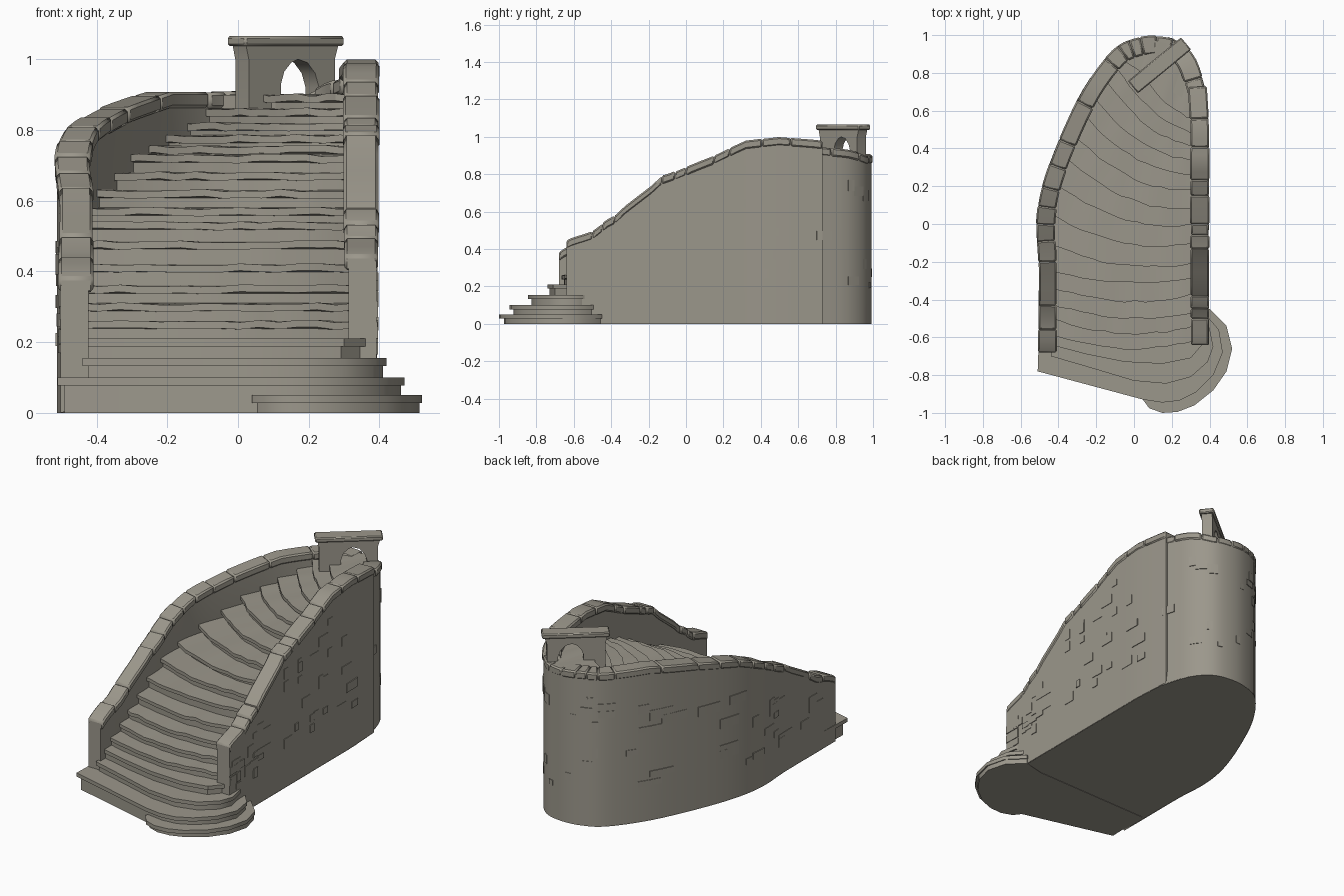
import bpy, bmesh, math, random
from mathutils import Vector

if "Cube" in bpy.data.objects:
    bpy.data.objects.remove(bpy.data.objects["Cube"])

random.seed(7)
stone = bpy.data.materials.new("weathered_stone")
stone.diffuse_color = (0.33, 0.31, 0.26, 1)
stone.use_nodes = True
stone.node_tree.nodes["Principled BSDF"].inputs["Base Color"].default_value = stone.diffuse_color


def finish(bm, name, angle=35):
    bmesh.ops.recalc_face_normals(bm, faces=bm.faces[:])
    me = bpy.data.meshes.new(name)
    bm.to_mesh(me)
    bm.free()
    ob = bpy.data.objects.new(name, me)
    bpy.context.collection.objects.link(ob)
    me.materials.append(stone)
    bpy.ops.object.select_all(action='DESELECT')
    ob.select_set(True)
    bpy.context.view_layer.objects.active = ob
    bpy.ops.object.shade_smooth_by_angle(angle=math.radians(angle))
    return ob


def resample(pts, n):
    """Smooth the plan of a path, keep its heights straight between points."""
    P = [Vector(p) for p in pts]
    out = []
    for i in range(len(P) - 1):
        a, b, c, d = P[max(i - 1, 0)], P[i], P[i + 1], P[min(i + 2, len(P) - 1)]
        for k in range(n):
            t = k / n
            q = 0.5 * (2 * b + (c - a) * t + (2 * a - 5 * b + 4 * c - d) * t * t
                       + (3 * b - a - 3 * c + d) * t ** 3)
            q.z = b.z + (c.z - b.z) * t
            out.append(q)
    return out + [P[-1]]


def frames(path, side):
    """Pair each path point with its inward normal."""
    res = []
    for i, p in enumerate(path):
        t = path[min(i + 1, len(path) - 1)] - path[max(i - 1, 0)]
        res.append((p, Vector((t.y, -t.x, 0)).normalized() * side))
    return res


def sweep(bm, fr, o0, o1, section):
    """Sweep a four-cornered section; section(top) gives outer low, high, inner low."""
    rings = []
    for p, n in fr:
        lo, hi, inlo = section(p.z)
        a, b = p + n * o0, p + n * o1
        rings.append([bm.verts.new((q.x, q.y, z)) for q, z in
                      ((a, lo), (a, hi), (b, hi), (b, inlo))])
    for r, s in zip(rings, rings[1:]):
        for k in range(4):
            bm.faces.new((r[k], r[(k + 1) % 4], s[(k + 1) % 4], s[k]))
    bm.faces.new(rings[0])
    bm.faces.new(rings[-1][::-1])


def prism(bm, pts, z0, z1):
    lo = [bm.verts.new((x, y, z0)) for x, y in pts]
    hi = [bm.verts.new((x, y, z1)) for x, y in pts]
    bm.faces.new(lo[::-1])
    bm.faces.new(hi)
    for k in range(len(pts)):
        j = (k + 1) % len(pts)
        bm.faces.new((lo[k], lo[j], hi[j], hi[k]))


# Outer wall lines with their top heights
left_pts = [(-.51, -.68, .38), (-.51, -.5, .46), (-.51, -.2, .64), (-.52, 0, .73),
            (-.49, .2, .81), (-.40, .45, .865), (-.27, .72, .91), (-.12, .92, .91),
            (0, .985, .91), (.12, 1, .90), (.24, .97, .90), (.33, .87, .93), (.385, .70, .95)]
right_pts = [(.4, -.64, .45), (.4, -.5, .5), (.4, -.38, .58), (.4, -.13, .79), (.4, 0, .84),
             (.4, .15, .9), (.4, .32, .98), (.4, .5, 1.0), (.387, .73, .98)]
left_path, right_path = resample(left_pts, 4), resample(right_pts, 4)

for name, path, side in (("curved_wall", left_path, 1), ("straight_wall", right_path, -1)):
    fr = frames(path, side)
    # Wall body
    bm = bmesh.new()
    sweep(bm, fr, .008, .088, lambda t: (0, t - .02, max(t - .36, .02)))
    finish(bm, name)
    # Coping stones
    bm = bmesh.new()
    i = 0
    while i < len(fr) - 1:
        k = random.choice((2, 3, 4))
        dz, w = random.uniform(-.005, .003), random.uniform(0, .006)
        sweep(bm, fr[i:i + k + 1], w, .104 - w,
              lambda t: (t - .045 + dz, t + dz, t - .045 + dz))
        i += k
    ob = finish(bm, name + "_coping")
    bev = ob.modifiers.new("worn_edges", 'BEVEL')
    bev.width, bev.segments, bev.limit_method = .008, 1, 'ANGLE'
    bev.angle_limit = math.radians(50)
    # Slightly raised facing stones
    bm = bmesh.new()
    for _ in range(45):
        i = random.randrange(len(fr) - 2)
        z = random.uniform(.16, max(fr[i][0].z - .14, .2))
        h = random.uniform(.03, .06)
        o = random.uniform(.003, .006)
        sweep(bm, fr[i:i + random.choice((2, 3))], o, .02, lambda t: (z, z + h, z))
    finish(bm, name + "_facing_stones")

# Underside
bm = bmesh.new()
line = [p for p in left_path] + [p for p in reversed(right_path)]
bm.faces.new([bm.verts.new((p.x * .985, p.y * .992, .002)) for p in line])
bm.normal_update()
for f in bm.faces:
    if f.normal.z > 0:
        f.normal_flip()
me = bpy.data.meshes.new("underside")
bm.to_mesh(me)
bm.free()
me.materials.append(stone)
bpy.context.collection.objects.link(bpy.data.objects.new("underside", me))

# Flared entry steps, each a body with a projecting nosing
entry = [
    (0, .05, [(.04, -.92), (.08, -.975), (.15, -1), (.23, -.995), (.32, -.96), (.42, -.88),
              (.49, -.78), (.52, -.66), (.49, -.54), (.4, -.45), (.2, -.5)]),
    (0, .10, [(-.51, -.78), (.05, -.93), (.15, -.945), (.24, -.935), (.33, -.89), (.42, -.8),
              (.47, -.68), (.45, -.56), (.38, -.48), (-.5, -.5)]),
    (.09, .155, [(-.44, -.7), (-.2, -.77), (0, -.83), (.17, -.845), (.3, -.81), (.39, -.73),
                 (.42, -.65), (.4, -.55), (.35, -.5), (-.44, -.5)]),
    (.15, .21, [(-.44, -.64), (-.25, -.69), (-.05, -.73), (.15, -.74), (.3, -.71),
                (.36, -.64), (.34, -.55), (-.44, -.5)])]
for k, (z0, z1, pts) in enumerate(entry):
    cx, cy = sum(p[0] for p in pts) / len(pts), -.55
    bm = bmesh.new()
    prism(bm, [(cx + (x - cx) * .97, cy + (y - cy) * .94) for x, y in pts], z0, z1 - .02)
    prism(bm, pts, z1 - .022, z1)
    finish(bm, "entry_step_%d" % (k + 1))


# Main flight: tread height, left end y, middle point, right end y
flight = [(.26, -.58, -.05, -.66, -.61), (.31, -.50, -.05, -.58, -.54), (.36, -.42, -.05, -.50, -.46),
          (.42, -.33, -.05, -.41, -.37), (.485, -.24, -.05, -.31, -.28), (.54, -.10, -.05, -.22, -.20),
          (.58, .06, -.05, -.10, -.10), (.63, .22, -.04, .02, 0), (.68, .36, -.02, .13, .09),
          (.73, .48, 0, .24, .18), (.755, .59, .02, .34, .26), (.785, .69, .04, .43, .34),
          (.82, .79, .07, .52, .41), (.86, .86, .10, .60, .48), (.90, .93, .14, .67, .55)]


def wall_x(y):
    for p, q in zip(left_path, left_path[1:]):
        if p.y <= y <= q.y:
            return p.x + (q.x - p.x) * (y - p.y) / (q.y - p.y)
    return left_path[0].x


COLS = 14


def arc(a, m, b):
    a, m, b = Vector(a), Vector(m), Vector(b)
    c = 2 * m - (a + b) / 2
    return [a * (1 - t) ** 2 + c * 2 * t * (1 - t) + b * t * t for t in
            [i / COLS for i in range(COLS + 1)]]


curves = [arc((wall_x(ly) + .06, ly), (mx, my), (.33, ry)) for _, ly, mx, my, ry in flight]
curves.append(arc((.02, .97), (.22, .93), (.36, .74)))
bm = bmesh.new()
rows, prev = [], .20
for k, (z, *_) in enumerate(flight):
    nose = [p + Vector((0, random.uniform(-.006, .006))) for p in curves[k]]
    wear = [random.uniform(-.005, .003) for _ in nose]
    back = [p.lerp(q, .16) for p, q in zip(nose, curves[k + 1])]
    rows.append([(p.x, p.y, prev) for p in back])
    rows.append([(p.x, p.y, z - .022) for p in back])
    rows.append([(p.x, p.y, z - .02 + w) for p, w in zip(nose, wear)])
    rows.append([(p.x, p.y, z + w) for p, w in zip(nose, wear)])
    prev = z
rows.append([(p.x, p.y, prev) for p in curves[-1]])
grid = [[bm.verts.new(v) for v in r] for r in rows]
for r, s in zip(grid, grid[1:]):
    for i in range(COLS):
        bm.faces.new((r[i], r[i + 1], s[i + 1], s[i]))
finish(bm, "stair_flight", 30)

# Landing fill behind the archway and toward the rim
bm = bmesh.new()
prism(bm, [(-.08, .88), (.14, .74), (.33, .62), (.34, .76), (.28, .9), (.2, .94), (.1, .96), (0, .93)],
      .86, .899)
finish(bm, "landing")

# Archway across the head of the stairs
ang = math.radians(39.4)
U, N = Vector((math.cos(ang), math.sin(ang), 0)), Vector((-math.sin(ang), math.cos(ang), 0))
C = Vector((.135, .84, 0))


def upright(name, prof, depth, bevel=0):
    bm = bmesh.new()
    ends = [[bm.verts.new(C + U * u + N * d + Vector((0, 0, z))) for u, z in prof]
            for d in (-depth, depth)]
    bm.faces.new(ends[0])
    bm.faces.new(ends[1][::-1])
    for k in range(len(prof)):
        j = (k + 1) % len(prof)
        bm.faces.new((ends[0][k], ends[0][j], ends[1][j], ends[1][k]))
    ob = finish(bm, name)
    if bevel:
        m = ob.modifiers.new("worn_edges", 'BEVEL')
        m.width = bevel


opening = [(-.042, .80), (-.042, .93), (-.03, .965), (-.005, .99), (.02, 1.0),
           (.055, .99), (.083, .96), (.097, .92), (.097, .80)]
upright("archway", [(-.16, .80)] + opening + [(.155, .80), (.155, 1.0), (.168, 1.04),
                                              (-.17, 1.04), (-.16, 1.0)], .03)
upright("archway_lintel", [(-.182, 1.037), (.182, 1.037), (.182, 1.065), (-.182, 1.065)], .042, .006)
